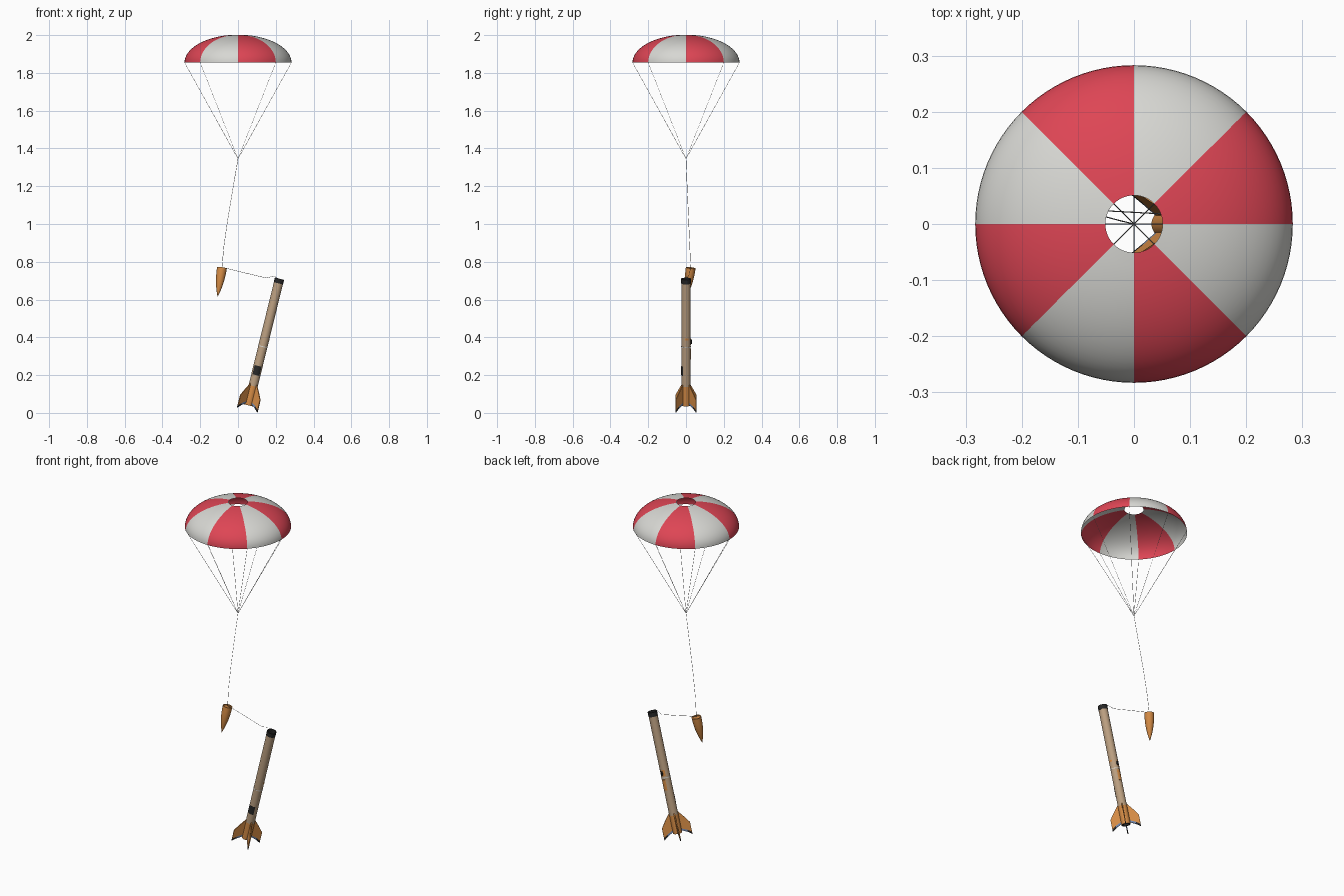
import bpy, bmesh, math
from mathutils import Matrix, Vector

old = bpy.data.objects.get("Cube")
if old:
    bpy.data.objects.remove(old, do_unlink=True)


def material(name, rgb):
    m = bpy.data.materials.new(name)
    m.use_nodes = True
    m.diffuse_color = (*rgb, 1)
    bsdf = m.node_tree.nodes["Principled BSDF"]
    bsdf.inputs["Base Color"].default_value = (*rgb, 1)
    bsdf.inputs["Roughness"].default_value = 0.7
    return m


RED = material("canopy_red", (0.73, 0.06, 0.09))
WHITE = material("canopy_white", (0.68, 0.68, 0.65))
ORANGE = material("orange_paint", (0.66, 0.26, 0.06))
TAN = material("tan_cardboard", (0.50, 0.35, 0.22))
BLACK = material("black", (0.02, 0.02, 0.02))
BLUE = material("blue_grey", (0.16, 0.24, 0.42))
CORD = material("cord_grey", (0.25, 0.25, 0.25))


def finish(bm, name, mats, matrix, smooth=True):
    bmesh.ops.remove_doubles(bm, verts=bm.verts, dist=1e-5)
    bmesh.ops.recalc_face_normals(bm, faces=bm.faces)
    me = bpy.data.meshes.new(name)
    bm.to_mesh(me)
    bm.free()
    for m in mats:
        me.materials.append(m)
    ob = bpy.data.objects.new(name, me)
    bpy.context.collection.objects.link(ob)
    ob.matrix_world = matrix
    if smooth:
        bpy.ops.object.select_all(action="DESELECT")
        ob.select_set(True)
        bpy.context.view_layer.objects.active = ob
        bpy.ops.object.shade_smooth_by_angle(angle=math.radians(35))
    return ob


def lathe(name, profile, mats, pick, matrix=Matrix(), segs=32, start=0, sweep=360):
    """Turn (radius, height) points around z; pick(segment, band) gives the material slot."""
    bm = bmesh.new()
    rings = []
    for i in range(segs + 1):
        a = math.radians(start + sweep * i / segs)
        rings.append([bm.verts.new((r * math.cos(a), r * math.sin(a), h)) for r, h in profile])
    for i in range(segs):
        for j in range(len(profile) - 1):
            f = bm.faces.new((rings[i][j], rings[i + 1][j], rings[i + 1][j + 1], rings[i][j + 1]))
            f.material_index = pick(i, j)
    return finish(bm, name, mats, matrix)


def cord(name, points, radius=0.001):
    cu = bpy.data.curves.new(name, "CURVE")
    cu.dimensions = "3D"
    cu.bevel_depth = radius
    cu.bevel_resolution = 0
    sp = cu.splines.new("POLY")
    sp.points.add(len(points) - 1)
    for p, co in zip(sp.points, points):
        p.co = (*co, 1)
    cu.materials.append(CORD)
    ob = bpy.data.objects.new(name, cu)
    bpy.context.collection.objects.link(ob)


# Parachute canopy: open elliptical dome with a vent and eight gores
R, RIM, RISE, VENT = 0.283, 1.855, 0.147, 0.051
end = math.acos(VENT / R)
dome = [(R * math.cos(end * k / 16), RIM + RISE * math.sin(end * k / 16)) for k in range(17)]
SEGS = 96
lathe("canopy", dome, [RED, WHITE], lambda i, j: (i * 8 // SEGS) % 2, segs=SEGS)

# Shroud lines from each gore seam to the knot
knot = (0, 0, 1.345)
for k in range(8):
    a = k * math.pi / 4
    cord(f"shroud_line_{k + 1}", [(R * math.cos(a), R * math.sin(a), RIM), knot], 0.0008)

# Main cord to the nose cone, and shock cord to the body tube
nose_base = Vector((-0.085, 0.025, 0.768))
cord("main_cord", [knot, (-0.025, 0.006, 1.2), (-0.055, 0.014, 1.02),
                   (-0.075, 0.02, 0.88), nose_base])
cord("shock_cord", [nose_base, (-0.06, 0.024, 0.765), (0.05, 0.018, 0.738),
                    (0.15, 0.01, 0.714), (0.19, 0.003, 0.725), (0.222, 0, 0.705)])

# Nose cone hanging point down
nose_dir = Vector((-0.023, -0.022, -0.153))
nose_m = Matrix.Translation(nose_base) @ nose_dir.to_track_quat("Z", "Y").to_matrix().to_4x4()
L = nose_dir.length
ogive = [(0, 0.004), (0.02, 0.004), (0.02, 0), (0.026, 0)]
ogive += [(0.026 * (1 - t ** 2.2), L * t) for t in (0.15, 0.3, 0.45, 0.6, 0.72, 0.84, 0.93, 1)]
lathe("nose_cone", ogive, [ORANGE], lambda i, j: 0, nose_m)

# Tilted body tube: orange tail, tan tube, black hollow collar
ROCKET = Matrix.Translation((0.055, 0, 0.04)) @ Matrix.Rotation(math.radians(13.8), 4, "Y")
B = 0.0245
tube = [(0, 0.012), (0.017, 0.012), (0.017, 0), (B, 0), (B, 0.105), (B, 0.665),
        (B + 0.001, 0.665), (B + 0.001, 0.69), (0.021, 0.69), (0.021, 0.64), (0, 0.64)]
lathe("body_tube", tube, [ORANGE, TAN, BLACK],
      lambda i, j: 2 if j < 3 or j > 4 else j - 3, ROCKET)


# Thin curved markings on the tube
def marking(name, low, high, angle, width, mat):
    r = B + 0.0008
    prof = [(B - 0.001, low), (r, low), (r, high), (B - 0.001, high)]
    lathe(name, prof, [mat], lambda i, j: 0, ROCKET, 16, angle - width / 2, width)


marking("front_emblem", 0.165, 0.215, 270, 95, BLACK)
marking("white_ring", 0.318, 0.322, 0, 360, WHITE)
marking("rear_orange_stripe", 0.25, 0.31, 90, 50, ORANGE)
marking("rear_orange_mark", 0.33, 0.365, 110, 40, ORANGE)
marking("left_orange_mark", 0.36, 0.37, 10, 40, ORANGE)

# Launch lug on the back
lathe("launch_lug", [(0, 0), (0.005, 0), (0.005, 0.022), (0, 0.022)], [BLACK],
      lambda i, j: 0, ROCKET @ Matrix.Translation((0, B + 0.003, 0.335)), 10)


# Four swept fins with a painted trailing edge
def fin(name, angle):
    root, tip, half = B - 0.003, 0.077, 0.0028
    mid = 0.055
    panels = [
        ([(root, 0.12), (root, 0.02), (mid, 0.004), (mid, 0.075)], 0),
        ([(mid, 0.075), (mid, 0.004), (tip, -0.012), (tip, 0.042)], 0),
        ([(root, 0.02), (root, 0.01), (mid, -0.008), (mid, 0.004)], 1),
        ([(mid, 0.004), (mid, -0.008), (tip, -0.025), (tip, -0.012)], 2),
    ]
    bm = bmesh.new()
    for pts, slot in panels:
        bm.faces.new([bm.verts.new((r, -half, h)) for r, h in pts]).material_index = slot
    bmesh.ops.remove_doubles(bm, verts=bm.verts, dist=1e-5)
    ext = bmesh.ops.extrude_face_region(bm, geom=bm.faces[:], use_keep_orig=True)
    moved = [v for v in ext["geom"] if isinstance(v, bmesh.types.BMVert)]
    bmesh.ops.translate(bm, verts=moved, vec=(0, 2 * half, 0))
    finish(bm, name, [ORANGE, BLUE, BLACK],
           ROCKET @ Matrix.Rotation(math.radians(angle), 4, "Z"), smooth=False)


for n, angle in (("back_left_fin", 45), ("back_right_fin", 135),
                 ("front_right_fin", 225), ("front_left_fin", 315)):
    fin(n, angle)
